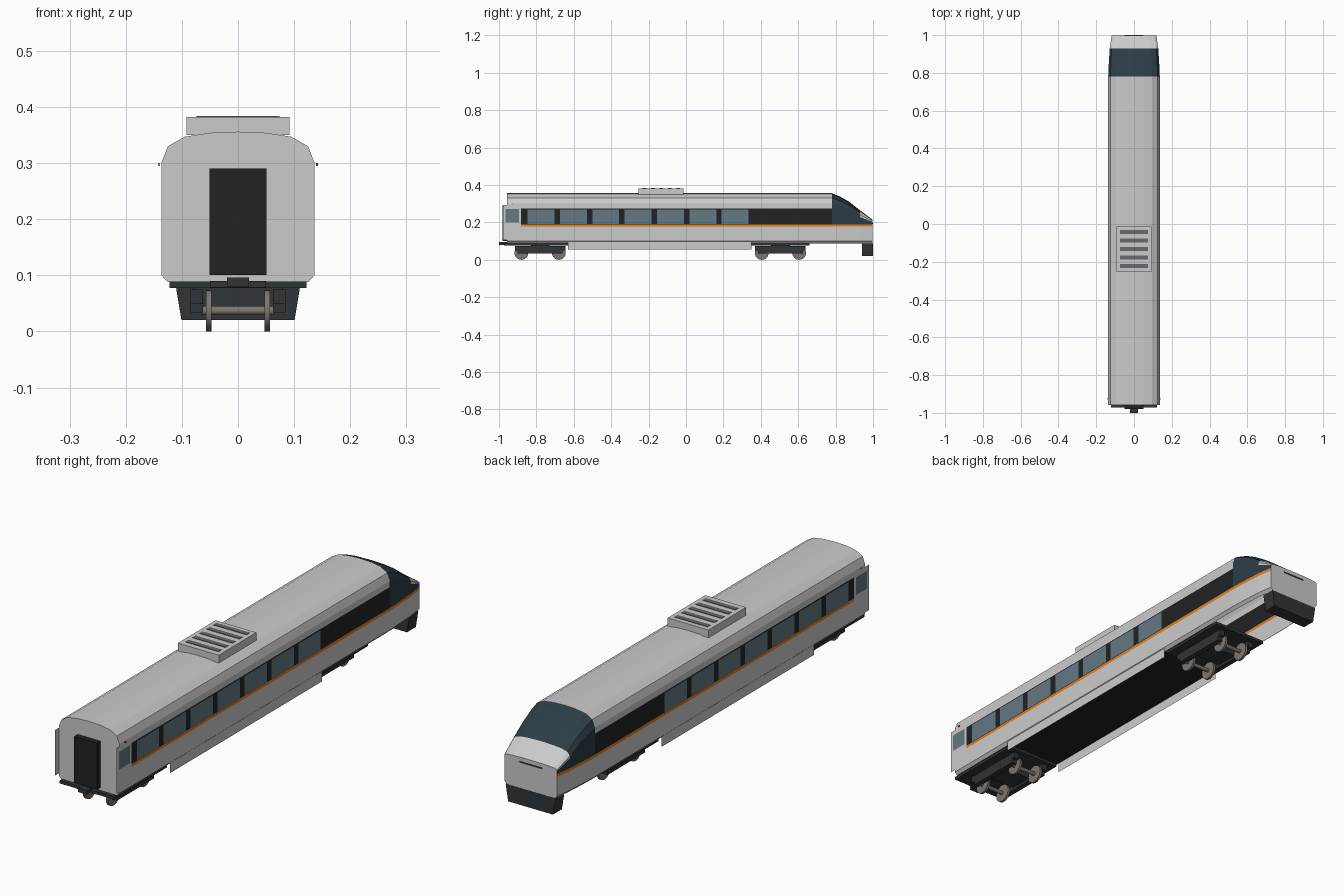
import bpy, bmesh, math
from mathutils import Matrix

if "Cube" in bpy.data.objects:
    bpy.data.objects.remove(bpy.data.objects["Cube"])


def mat(name, r, g, b):
    m = bpy.data.materials.new(name)
    m.diffuse_color = (r, g, b, 1)
    m.use_nodes = True
    m.node_tree.nodes["Principled BSDF"].inputs["Base Color"].default_value = m.diffuse_color
    return m


GREY = mat("light_grey", .72, .72, .72)
BLACK = mat("black", .015, .016, .018)
ORANGE = mat("orange", .8, .2, .01)
CAB = mat("cab_glass", .025, .045, .06)
GLASS = mat("window_glass", .13, .19, .23)
DARK = mat("dark_metal", .03, .035, .04)
STEEL = mat("steel", .2, .18, .16)
SLAT = mat("slat_grey", .13, .14, .16)
RED = mat("red", .6, .02, .02)


def finish(name, bm, *mats):
    bmesh.ops.recalc_face_normals(bm, faces=bm.faces)
    me = bpy.data.meshes.new(name)
    bm.to_mesh(me)
    bm.free()
    for m in mats:
        me.materials.append(m)
    ob = bpy.data.objects.new(name, me)
    bpy.context.collection.objects.link(ob)
    return ob


def box(name, x0, x1, y0, y1, z0, z1, m, taper=1.0):
    bm = bmesh.new()
    bmesh.ops.create_cube(bm, size=1)
    for v in bm.verts:
        k = taper if v.co.z < 0 else 1
        v.co = ((x0 + x1) / 2 + v.co.x * (x1 - x0) * k,
                (y0 + y1) / 2 + v.co.y * (y1 - y0),
                (z0 + z1) / 2 + v.co.z * (z1 - z0))
    return finish(name, bm, m)


def side_panel(name, x, y0, y1, z0, z1, m):
    bm = bmesh.new()
    bm.faces.new([bm.verts.new((x, y, z)) for y, z in
                  ((y0, z0), (y1, z0), (y1, z1), (y0, z1))])
    return finish(name, bm, m)


# Body shell: half section lofted along y, squashed above the stripe at the nose
half = [(0, .356), (.05, .354), (.095, .347), (.125, .33), (.1365, .3),
        (.1365, .275), (.1365, .19), (.1365, .178), (.1365, .1), (.125, .088)]
section = half + [(-x, z) for x, z in half[:0:-1]]
stations = [(-.957, 1, .356), (.64, 1, .356), (.78, 1, .356), (.82, .99, .34),
            (.87, .97, .312), (.93, .94, .265), (.998, .87, .214)]
bm = bmesh.new()
rings = []
for y, w, top in stations:
    k = (top - .19) / (.356 - .19)
    rings.append([bm.verts.new((x * w, y, .19 + (z - .19) * k if z > .19 else z))
                  for x, z in section])
n = len(section)
for i in range(len(rings) - 1):
    for j in range(n):
        side = min(j, n - 1 - j)
        if side == 9 and i >= 1:
            continue  # nose is open underneath
        a, b = rings[i], rings[i + 1]
        f = bm.faces.new((a[j], a[(j + 1) % n], b[(j + 1) % n], b[j]))
        if side == 9 or side == 5:
            f.material_index = 1
        if side == 6:
            f.material_index = 2
        if 2 <= i <= 4 and side <= 5 or i == 5 and side == 5:
            f.material_index = 3
bm.faces.new(rings[0])
bm.faces.new(rings[-1])
finish("body_shell", bm, GREY, BLACK, ORANGE, CAB)

# Both sides: windows, end doors, skirts, lamps
for s, tag in ((1, "right"), (-1, "left")):
    for i in range(7):
        y = -.775 + i * .173
        side_panel(f"window_{tag}_{i + 1}", s * .1375, y - .072, y + .072, .192, .27, GLASS)
    side_panel(f"door_{tag}", s * .1385, -.978, -.882, .107, .292, GREY)
    side_panel(f"door_window_{tag}", s * .1395, -.965, -.893, .2, .272, GLASS)
    side_panel(f"skirt_{tag}", s * .134, -.63, .35, .056, .1, GREY)
    box(f"door_lamp_{tag}", s * .141 - .002, s * .141 + .002, -.928, -.922, .295, .3,
        RED if s > 0 else GREY)

# Rear gangway door and coupler
box("gangway_door", -.051, .051, -.98, -.95, .101, .29, BLACK)
box("coupler", -.02, .02, -1, -.94, .08, .096, DARK)
box("coupler_mount", -.05, .05, -.975, -.94, .078, .09, DARK)

# Nose apron and slot
box("nose_apron", -.112, .112, .942, .999, .02, .088, DARK, .9)
box("nose_slot", -.05, .05, .99, 1, .192, .197, DARK)

# Roof unit with slats
box("roof_unit", -.092, .092, -.255, -.013, .35, .382, GREY)
for i in range(5):
    y = -.222 + i * .045
    box(f"roof_slat_{i + 1}", -.074, .074, y - .01, y + .01, .375, .384, SLAT)

# Bogies
for c, tag, y0, y1 in ((-.78, "rear", -.972, -.63), (.505, "front", .35, .66)):
    box(f"bogie_plate_{tag}", -.122, .122, y0, y1, .077, .089, DARK)
    box(f"bogie_bolster_{tag}", -.08, .08, c - .05, c + .05, .045, .08, DARK)
    for s in (1, -1):
        xs = sorted((s * .062, s * .085))
        box(f"bogie_frame_{tag}_{s}", *xs, c - .135, c + .135, .05, .075, DARK)
        box(f"bogie_beam_{tag}_{s}", *xs, c - .12, c + .12, .034, .052, DARK, .98)
    for d in (-.1, .1):
        bm = bmesh.new()
        for x, r, w in ((-.052, .037, .01), (.052, .037, .01), (0, .008, .13)):
            bmesh.ops.create_cone(bm, cap_ends=True, segments=24, radius1=r, radius2=r, depth=w,
                                  matrix=Matrix.Translation((x, c + d, .037)) @
                                  Matrix.Rotation(math.pi / 2, 4, 'Y'))
        ob = finish(f"wheelset_{tag}_{'a' if d < 0 else 'b'}", bm, STEEL)
        bpy.ops.object.select_all(action='DESELECT')
        ob.select_set(True)
        bpy.context.view_layer.objects.active = ob
        bpy.ops.object.shade_smooth_by_angle()
